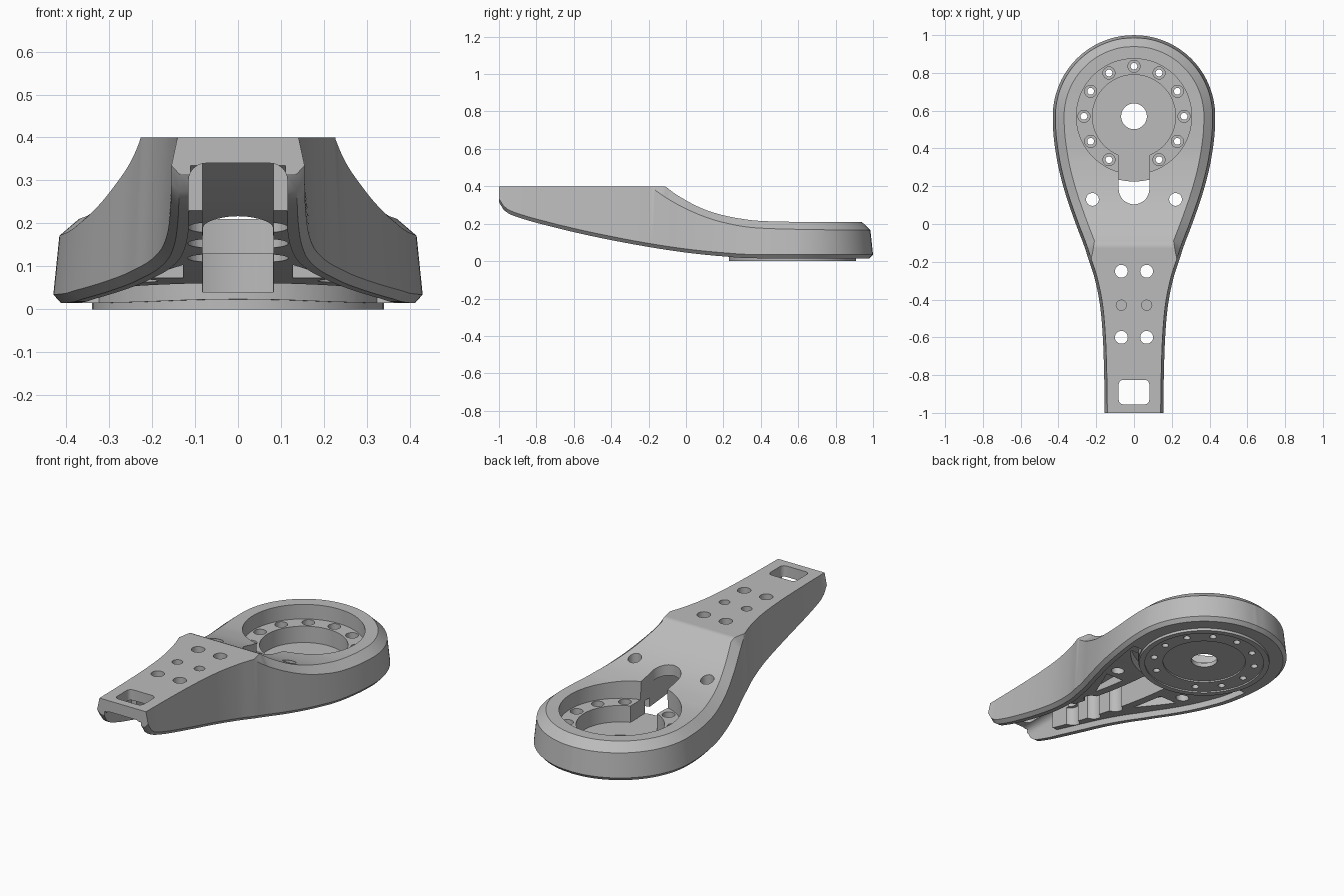
import bpy, bmesh, math
from mathutils import Vector, Matrix

if "Cube" in bpy.data.objects:
    bpy.data.objects.remove(bpy.data.objects["Cube"])

grey = bpy.data.materials.new("plain grey")
grey.use_nodes = True
grey.diffuse_color = (0.5, 0.5, 0.5, 1)
grey.node_tree.nodes["Principled BSDF"].inputs["Base Color"].default_value = (0.5, 0.5, 0.5, 1)

HUB = (0, 0.57)


# --- helpers ---
def finish(name, bm):
    bmesh.ops.recalc_face_normals(bm, faces=bm.faces)
    mesh = bpy.data.meshes.new(name)
    bm.to_mesh(mesh)
    bm.free()
    mesh.materials.append(grey)
    obj = bpy.data.objects.new(name, mesh)
    bpy.context.collection.objects.link(obj)
    return obj


def spline(points, steps=8):
    """Smooth 2D curve through the given points."""
    p = [Vector(q) for q in points]
    p = [2 * p[0] - p[1]] + p + [2 * p[-1] - p[-2]]
    out = []
    for a, b, c, d in zip(p, p[1:], p[2:], p[3:]):
        for k in range(steps):
            t = k / steps
            out.append(0.5 * (2 * b + (c - a) * t + (2 * a - 5 * b + 4 * c - d) * t ** 2
                              + (3 * b - a - 3 * c + d) * t ** 3))
    return out + [p[-2]]


def height(points):
    """Function of y through the given (y, value) points."""
    pts = spline(points)

    def value(y):
        if y <= pts[0].x:
            return pts[0].y
        for a, b in zip(pts, pts[1:]):
            if y <= b.x:
                return a.y + (b.y - a.y) * (y - a.x) / max(b.x - a.x, 1e-9)
        return pts[-1].y
    return value


def loft(name, sections, cap_end=True):
    bm = bmesh.new()
    rings = [[bm.verts.new(p) for p in s] for s in sections]
    n = len(rings[0])
    for a, b in zip(rings, rings[1:]):
        for i in range(n):
            j = (i + 1) % n
            bm.faces.new((a[i], a[j], b[j], b[i]))
    bm.faces.new(rings[0])
    if cap_end:
        bm.faces.new(rings[-1])
    bmesh.ops.remove_doubles(bm, verts=bm.verts, dist=0.0004)
    return finish(name, bm)


def cylinders(name, centres, r, z0, z1, sides=32):
    bm = bmesh.new()
    for x, y in centres:
        bmesh.ops.create_cone(bm, cap_ends=True, segments=sides, radius1=r, radius2=r, depth=z1 - z0,
                              matrix=Matrix.Translation((x, y, (z0 + z1) / 2)))
    return finish(name, bm)


def prism(name, outline, z0, z1, mirrored=False):
    bm = bmesh.new()
    for side in ((1, -1) if mirrored else (1,)):
        face = bm.faces.new([bm.verts.new((x * side, y, z0)) for x, y in outline])
        top = bmesh.ops.extrude_face_region(bm, geom=[face])["geom"]
        bmesh.ops.translate(bm, vec=(0, 0, z1 - z0),
                            verts=[v for v in top if isinstance(v, bmesh.types.BMVert)])
    return finish(name, bm)


def box(name, x, y0, y1, z0, z1):
    return prism(name, [(-x, y0), (x, y0), (x, y1), (-x, y1)], z0, z1)


def boolean(target, tool, operation="DIFFERENCE"):
    mod = target.modifiers.new("cut", "BOOLEAN")
    mod.operation, mod.object, mod.solver = operation, tool, "EXACT"
    bpy.context.view_layer.objects.active = target
    bpy.ops.object.modifier_apply(modifier=mod.name)
    bpy.data.objects.remove(tool)


def bevel_uprights(obj, width):
    """Round the vertical corners of a cutter."""
    bm = bmesh.new()
    bm.from_mesh(obj.data)
    edges = [e for e in bm.edges if abs(e.verts[0].co.z - e.verts[1].co.z) > 0.05]
    bmesh.ops.bevel(bm, geom=edges, offset=width, segments=5, profile=0.5, affect="EDGES")
    bm.to_mesh(obj.data)
    bm.free()
    return obj


# --- shape curves: plan outline, underside, shoulder edge and top ---
side = [(0.155, -1), (0.158, -0.8), (0.165, -0.6), (0.18, -0.43), (0.208, -0.29), (0.24, -0.19),
        (0.266, -0.11), (0.308, 0), (0.36, 0.15), (0.4, 0.3), (0.424, 0.45)]
side += [(0.43 * math.cos(math.radians(a)), HUB[1] + 0.43 * math.sin(math.radians(a)))
         for a in range(0, 91, 10)]
outline = spline(side)
half_width = height([(y, x) for x, y in side[:12]])
under = height([(-1, 0.315), (-0.985, 0.285), (-0.95, 0.255), (-0.9, 0.235), (-0.8, 0.205), (-0.6, 0.155),
                (-0.4, 0.112), (-0.2, 0.075), (0, 0.045), (0.2, 0.025), (0.4, 0.015), (1, 0.015)])
edge = height([(-0.3, 0.5), (-0.19, 0.4), (-0.1, 0.335), (0, 0.28), (0.1, 0.237), (0.2, 0.207),
               (0.35, 0.18), (0.6, 0.17), (1, 0.165)])
top = height([(-0.3, 0.58), (-0.11, 0.4), (0, 0.325), (0.1, 0.276), (0.2, 0.245), (0.3, 0.226),
              (0.4, 0.215), (0.6, 0.21), (1, 0.21)])

# --- arm body ---
sections = []
for i, p in enumerate(outline):
    t = outline[min(i + 1, len(outline) - 1)] - outline[max(i - 1, 0)]
    normal = Vector((t.y, -t.x)).normalized()
    if i == 0:
        normal = Vector((1, 0))
    if i == len(outline) - 1:
        p, normal = Vector((0, 1)), Vector((0, 1))
    chamfer = 0.046 * min(max((p.y + 0.19) / 0.08, 0), 1)
    a, c, d = (p - normal * s for s in (0.018, 0.014, 0.014 + chamfer))
    half = [(a.x, a.y, under(p.y)), (p.x, p.y, under(p.y) + 0.02),
            (c.x, c.y, min(edge(c.y), 0.4)), (d.x, d.y, min(top(d.y), 0.4))]
    sections.append(half + [(-x, y, z) for x, y, z in reversed(half)])
arm = loft("arm_body", sections, cap_end=False)


# --- underside pockets ---
def channel(name, y0, y1, width, roof):
    ys = [y0 + (y1 - y0) * k / 50 for k in range(51)]
    return loft(name, [[(-width(y), y, -0.3), (width(y), y, -0.3), (width(y), y, roof(y)),
                        (-width(y), y, roof(y))] for y in ys])


pocket = channel("shallow_pocket", -1.05, 0.45, lambda y: half_width(y) - 0.045, lambda y: under(y) + 0.035)
boolean(pocket, cylinders("hub_keep", [HUB], 0.345, -1, 1, 96))
boolean(arm, pocket)

crescent = cylinders("crescent_pocket", [HUB], 0.383, -0.2, 0.11, 96)
boolean(crescent, cylinders("hub_keep", [HUB], 0.345, -1, 1, 96))
boolean(crescent, box("rear_keep", 0.6, 0.36, 1.3, -1, 1))
boolean(arm, crescent)

spine = channel("spine_channel", -0.85, 0.3, lambda y: 0.083, lambda y: min(top(y), 0.4) - 0.058)
boolean(spine, cylinders("hub_keep", [HUB], 0.345, -1, 0.04, 96))
boolean(arm, spine)

# Rounded arch at the narrow end
arch = [(0.115, -0.2), (0.115, 0.3)]
arch += [(0.075 + 0.04 * math.cos(k * math.pi / 12), 0.3 + 0.04 * math.sin(k * math.pi / 12)) for k in range(1, 7)]
arch += [(-x, z) for x, z in reversed(arch)]
boolean(arm, loft("end_arch", [[(x, y, z) for x, z in arch] for y in (-1.1, -0.76)]))
boolean(arm, prism("triangle_pockets", [(0.128, -0.16), (0.235, 0.06), (0.128, 0.06)], -0.2, 0.13, True))

# --- hub: stepped recess, keyhole slot, base ring ---
boolean(arm, cylinders("base_ring", [HUB], 0.34, 0, 0.03, 96), "UNION")
boolean(arm, cylinders("outer_recess", [HUB], 0.305, 0.13, 1, 96))
boolean(arm, cylinders("inner_recess", [HUB], 0.22, 0.04, 1, 96))
boolean(arm, box("slot", 0.081, 0.185, 0.42, 0.04, 1))
boolean(arm, cylinders("slot_end", [(0, 0.185)], 0.081, 0.04, 1, 48))
boolean(arm, cylinders("base_step", [HUB], 0.31, -1, 0.008, 96))
boolean(arm, cylinders("base_centre", [HUB], 0.215, -1, 0.016, 96))
boolean(arm, cylinders("centre_hole", [HUB], 0.068, -1, 1, 48))

# --- bolt holes ---
bolts = [(0.265 * math.sin(k * math.pi / 6), HUB[1] + 0.265 * math.cos(k * math.pi / 6))
         for k in range(12) if k != 6]
boolean(arm, cylinders("bolt_seats", bolts, 0.032, 0.09, 1, 24))
boolean(arm, cylinders("bolt_holes", bolts, 0.018, -1, 1, 24))


def pair(x, *ys):
    return [(s * x, y) for y in ys for s in (1, -1)]


boolean(arm, cylinders("neck_seats", pair(0.067, -0.25, -0.43, -0.6), 0.05, -1, 0.3))
boolean(arm, cylinders("neck_holes", pair(0.067, -0.25, -0.6), 0.034, 0.2, 1))
boolean(arm, cylinders("neck_pin_holes", pair(0.067, -0.43), 0.027, 0.36, 1))
boolean(arm, cylinders("shoulder_holes", pair(0.22, 0.13), 0.034, -1, 1))
boolean(arm, bevel_uprights(box("strap_window", 0.081, -0.955, -0.825, 0.2, 1), 0.025))

# --- shading ---
bpy.ops.object.select_all(action="DESELECT")
arm.select_set(True)
bpy.context.view_layer.objects.active = arm
bpy.ops.object.shade_smooth_by_angle(angle=math.radians(30))
